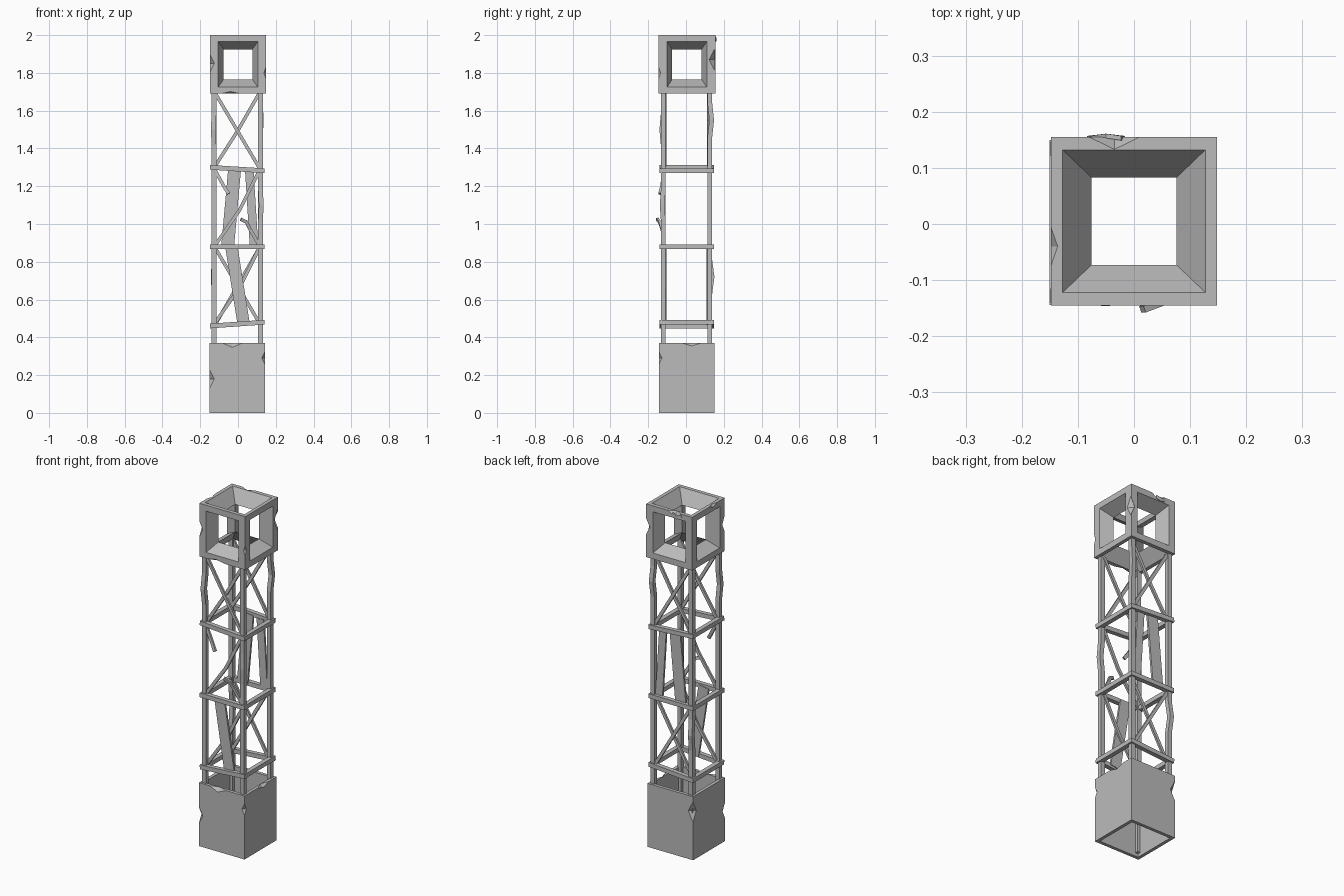
import bpy, bmesh, itertools
from mathutils import Vector, Matrix

old = bpy.data.objects.get("Cube")
if old:
    bpy.data.objects.remove(old, do_unlink=True)

metal = bpy.data.materials.new("weathered grey metal")
GREY = (0.5, 0.5, 0.5, 1)
metal.use_nodes = True
metal.diffuse_color = GREY
metal.node_tree.nodes["Principled BSDF"].inputs["Base Color"].default_value = GREY

CX, CY = -0.004, 0.003      # tower axis
LEG = 0.123                 # leg offset from the axis
FRONT, BACK = CY - LEG, CY + LEG


def finish(name, bm):
    bmesh.ops.recalc_face_normals(bm, faces=bm.faces)
    mesh = bpy.data.meshes.new(name)
    bm.to_mesh(mesh)
    bm.free()
    mesh.materials.append(metal)
    ob = bpy.data.objects.new(name, mesh)
    bpy.context.collection.objects.link(ob)
    return ob


def bar(name, points, width, depth):
    """Rectangular bar swept along a bent path."""
    pts = [Vector(p) for p in points]
    whole = (pts[-1] - pts[0]).normalized()
    ref = Vector((1, 0, 0)) if abs(whole.y) > 0.9 else Vector((0, 1, 0))
    bm = bmesh.new()
    rings = []
    for i, p in enumerate(pts):
        t = (pts[min(i + 1, len(pts) - 1)] - pts[max(i - 1, 0)]).normalized()
        side = t.cross(ref).normalized() * width / 2
        out = side.cross(t).normalized() * depth / 2
        rings.append([bm.verts.new(p + side * a + out * b)
                      for a, b in ((-1, -1), (1, -1), (1, 1), (-1, 1))])
    for r, s in zip(rings, rings[1:]):
        for k in range(4):
            bm.faces.new((r[k], r[k - 1], s[k - 1], s[k]))
    bm.faces.new(rings[0])
    bm.faces.new(rings[-1])
    return finish(name, bm)


def chip(ob, chips):
    """Knock diamond-shaped notches out of a box; each is (place, size)."""
    bm = bmesh.new()
    for place, size in chips:
        bmesh.ops.create_uvsphere(
            bm, u_segments=4, v_segments=2, radius=1,
            matrix=Matrix.Translation(place) @ Matrix.Diagonal((*size, 1)))
    cutter = finish(ob.name + "_chip_cutter", bm)
    cutter.hide_render = True
    cutter.hide_viewport = True
    mod = ob.modifiers.new("chips", 'BOOLEAN')
    mod.operation = 'DIFFERENCE'
    mod.solver = 'EXACT'
    mod.object = cutter
    bpy.context.view_layer.objects.active = ob
    bpy.ops.object.modifier_apply(modifier=mod.name)
    bpy.data.objects.remove(cutter, do_unlink=True)


# Base: square tube, open at both ends
def square(bm, half, z):
    return [bm.verts.new((CX + a * half, CY + b * half, z))
            for a, b in ((-1, -1), (1, -1), (1, 1), (-1, 1))]


bm = bmesh.new()
loops = [square(bm, h, z) for h, z in
         ((0.147, 0), (0.147, 0.37), (0.128, 0.37), (0.128, 0))]
for i in range(4):
    for k in range(4):
        bm.faces.new((loops[i - 1][k - 1], loops[i - 1][k], loops[i][k], loops[i][k - 1]))
base = finish("base", bm)
E = 0.15
UP, ALONG_X, ALONG_Y = (0.03, 0.03, 0.06), (0.07, 0.025, 0.03), (0.025, 0.07, 0.022)
chip(base, [((-E, -E, 0.18), UP), ((E, -E, 0.29), UP), ((-E, E, 0.28), UP),
            ((-0.03, -E, 0.37), ALONG_X), ((E, 0.03, 0.37), ALONG_Y)])

# Cage: cube frame with a flared square opening in all six sides
MID = Vector((0, 0.005, 1.845))
OUT, IN = Vector((0.148, 0.15, 0.155)), Vector((0.076, 0.078, 0.08))
HOLE = Vector((0.105, 0.105, 0.12))
bm = bmesh.new()
signs = list(itertools.product((-1, 1), repeat=3))


def place(s, size):
    return bm.verts.new(MID + Vector([a * b for a, b in zip(s, size)]))


outer = {s: place(s, OUT) for s in signs}
inner = {s: place(s, IN) for s in signs}
for axis, sign in itertools.product(range(3), (-1, 1)):
    size = HOLE.copy()
    if axis == 2:
        size = Vector((0.127, 0.127, 0))
    size[axis] = OUT[axis]
    corners = []
    for a, b in ((-1, -1), (1, -1), (1, 1), (-1, 1)):
        c = [a, b]
        c.insert(axis, sign)
        corners.append(tuple(c))
    hole = [place(c, size) for c in corners]
    for k in range(4):
        c, d = corners[k - 1], corners[k]
        bm.faces.new((outer[c], outer[d], hole[k], hole[k - 1]))
        bm.faces.new((hole[k - 1], hole[k], inner[d], inner[c]))
cage = finish("lantern_cage", bm)
chip(cage, [((-E, -E, 1.85), UP), ((E, E, 1.87), UP), ((E, -E, 1.8), (0.018, 0.018, 0.05)),
            ((-0.035, E + 0.005, 2.0), (0.045, 0.022, 0.025)),
            ((-E, -0.04, 2.0), (0.014, 0.04, 0.02)),
            ((-0.04, -E, 1.69), (0.07, 0.02, 0.015))])
# Bent-out lip on the back rim
bar("bent_back_lip", [(-0.08, 0.153, 1.985), (-0.05, 0.157, 1.975), (-0.02, 0.153, 1.985)],
    0.02, 0.008)

# Corner legs, each with a slight buckle at its own height
for a, b, z, push in ((-1, -1, 1.5, 0.008), (1, -1, 1.1, 0.006),
                      (-1, 1, 0.72, 0.012), (1, 1, 1.55, 0.010)):
    x, y = CX + a * LEG, CY + b * LEG
    path = [(x, y, 0.02), (x, y, z - 0.09), (x + a * 0.004, y + b * push, z),
            (x, y, z + 0.09), (x, y, 1.7)]
    bar(f"leg_{'left' if a > 0 else 'right'}_{'front' if b < 0 else 'back'}", path, 0.025, 0.025)

# Horizontal rings, some tilted sideways
for level, (left, right) in {"lower": (0.46, 0.48), "middle": (0.88, 0.88),
                             "upper": (1.30, 1.282)}.items():
    r = 0.131
    x0, x1, y0, y1 = CX - r, CX + r, CY - r, CY + r
    for side, y in (("front", y0), ("back", y1)):
        bar(f"{level}_ring_{side}", [(x0 - 0.013, y, left), (x1 + 0.013, y, right)], 0.025, 0.026)
    for side, x, z in (("right", x0, left), ("left", x1, right)):
        bar(f"{level}_ring_{side}", [(x, y0, z), (x, y1, z)], 0.025, 0.026)


# Cross braces on the front and back
def brace(name, y, start, end, bend=0.0):
    mid = ((start[0] + end[0]) / 2 + bend, y, (start[1] + end[1]) / 2 - bend)
    bar(name, [(start[0], y, start[1]), mid, (end[0], y, end[1])], 0.018, 0.012)


L, R = CX - 0.115, CX + 0.115
for side, y in (("front", FRONT), ("back", BACK)):
    s = -1 if y < 0 else 1
    brace(f"upper_brace_{side}_a", y, (L, 1.69), (R, 1.30))
    brace(f"upper_brace_{side}_b", y - s * 0.01, (L, 1.31), (R, 1.69), 0.004)
brace("middle_brace_front", FRONT, (L, 0.89), (R, 1.28), 0.012)
brace("lower_brace_front", FRONT + 0.012, (L, 0.48), (R, 0.87), 0.012)
brace("lower_brace_back_a", BACK, (L, 0.87), (R, 0.48))
brace("lower_brace_back_b", BACK - 0.012, (L, 0.47), (R, 0.87))

# Snapped halves of the middle front brace
bar("snapped_brace_top", [(L, FRONT, 1.28), (-0.075, FRONT - 0.01, 1.2),
                          (-0.05, FRONT - 0.02, 1.16)], 0.018, 0.012)
bar("snapped_brace_bottom", [(R, FRONT, 0.89), (0.065, FRONT - 0.008, 0.97),
                             (0.045, FRONT - 0.02, 1.01), (0.015, FRONT - 0.032, 1.025)],
    0.018, 0.012)

# Loose planks leaning against the frame
bar("plank_front", [(-0.035, FRONT + 0.003, 0.88), (0.03, FRONT + 0.003, 0.47)], 0.065, 0.012)
bar("plank_back_right", [(-0.055, BACK - 0.003, 0.88), (-0.018, BACK - 0.003, 1.29)], 0.068, 0.012)
bar("plank_back_left", [(0.085, BACK - 0.003, 0.88), (0.06, BACK - 0.003, 1.28)], 0.045, 0.012)
